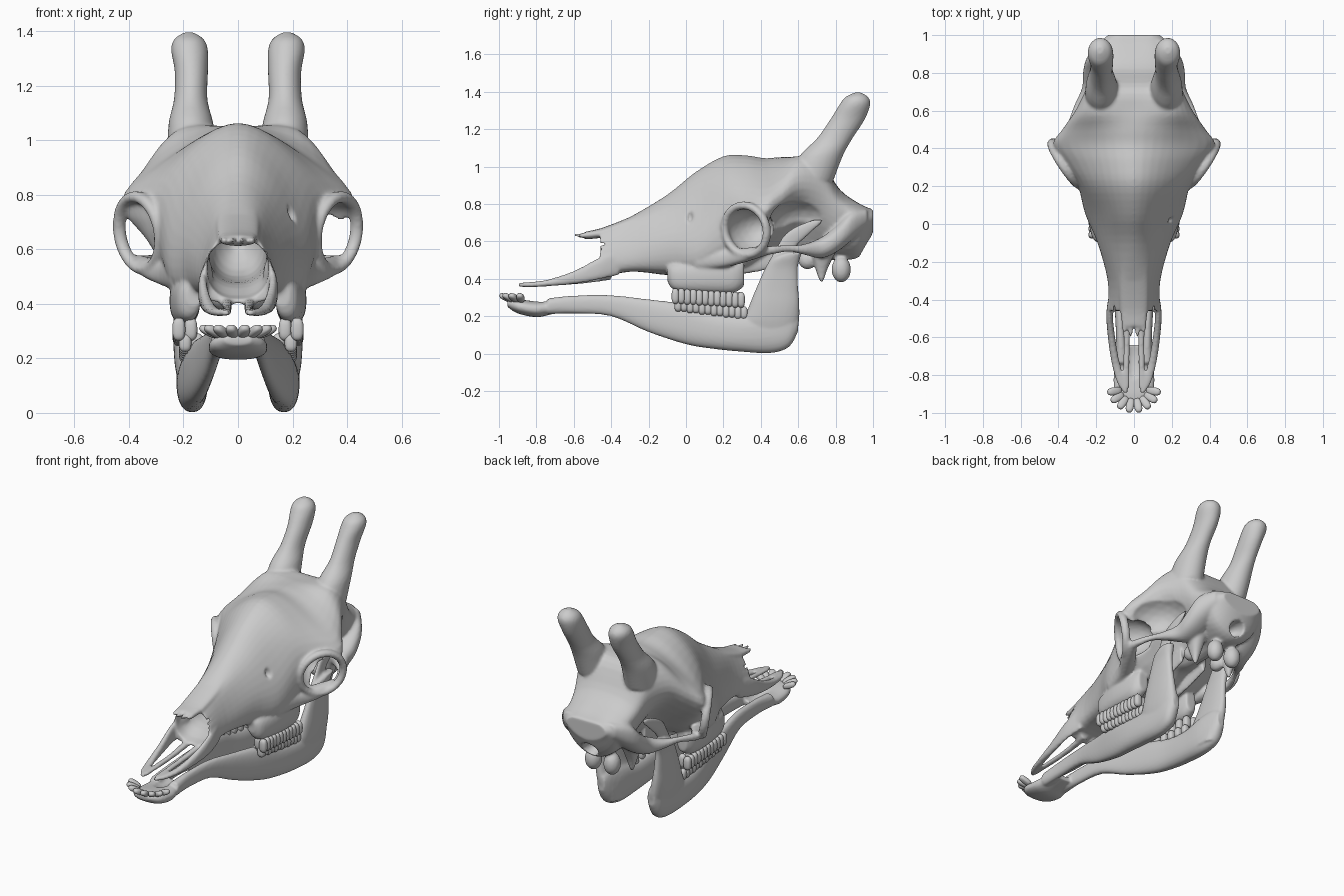
import bpy, bmesh, math
from mathutils import Vector, Matrix

if "Cube" in bpy.data.objects:
    bpy.data.objects.remove(bpy.data.objects["Cube"])


def catmull(pts, steps, closed=False):
    n, out = len(pts), []
    for i in range(n if closed else n - 1):
        g = (lambda k: pts[k % n]) if closed else (lambda k: pts[min(max(k, 0), n - 1)])
        a, b, c, d = g(i - 1), g(i), g(i + 1), g(i + 2)
        for s in range(steps):
            t = s / steps
            out.append(0.5 * (2 * b + (c - a) * t + (2 * a - 5 * b + 4 * c - d) * t * t
                              + (3 * b - a - 3 * c + d) * t ** 3))
    return out if closed else out + [pts[-1]]


def new_object(name, bm):
    bmesh.ops.recalc_face_normals(bm, faces=bm.faces)
    me = bpy.data.meshes.new(name)
    bm.to_mesh(me)
    bm.free()
    ob = bpy.data.objects.new(name, me)
    bpy.context.collection.objects.link(ob)
    for p in me.polygons:
        p.use_smooth = True
    return ob


def skin(name, rings, sides=(1,)):
    """Smoothly skin closed rings, optionally on both sides of the mid plane."""
    paths = [catmull(list(p), 4) for p in zip(*rings)]
    rings = list(zip(*paths))
    bm = bmesh.new()
    for s in sides:
        vs = [[bm.verts.new((p.x * s, p.y, p.z)) for p in r] for r in rings]
        n = len(vs[0])
        for a, b in zip(vs, vs[1:]):
            for i in range(n):
                bm.faces.new((a[i], a[(i + 1) % n], b[(i + 1) % n], b[i]))
        bm.faces.new(vs[0])
        bm.faces.new(vs[-1])
    return new_object(name, bm)


def loft(name, rows, axis='y', sides=(1, -1), e=0.85):
    """Rows: position along axis, then x range and the range of the other axis."""
    rings = []
    for t, x0, x1, b0, b1 in rows:
        ring = []
        for k in range(28):
            c, s = math.cos(k * math.tau / 28), math.sin(k * math.tau / 28)
            x = (x0 + x1) / 2 + (x1 - x0) / 2 * math.copysign(abs(c) ** e, c)
            b = (b0 + b1) / 2 + (b1 - b0) / 2 * math.copysign(abs(s) ** e, s)
            ring.append(Vector((x, t, b) if axis == 'y' else (x, b, t)))
        rings.append(ring)
    return skin(name, rings, sides)


def blob(name, loc, size, rot=None, e=1.0, sides=(1, -1)):
    bm = bmesh.new()
    for s in sides:
        geo = bmesh.ops.create_icosphere(bm, subdivisions=3, radius=1)['verts']
        for v in geo:
            q = Vector([math.copysign(abs(c) ** e, c) * k for c, k in zip(v.co, size)])
            q = (rot @ q if rot else q) + Vector(loc)
            v.co = (q.x * s, q.y, q.z)
    return new_object(name, bm)


def join(name, obs):
    bpy.ops.object.select_all(action='DESELECT')
    for o in obs:
        o.select_set(True)
    bpy.context.view_layer.objects.active = obs[0]
    bpy.ops.object.join()
    obs[0].name = name
    return obs[0]


def cut(ob, cutters):
    bpy.context.view_layer.objects.active = ob
    for c in cutters:
        m = ob.modifiers.new('cut', 'BOOLEAN')
        m.operation, m.solver, m.object = 'DIFFERENCE', 'EXACT', c
        bpy.ops.object.modifier_apply(modifier=m.name)
        bpy.data.objects.remove(c)


def fuse(ob, voxel, smooth):
    m = ob.modifiers.new('fuse', 'REMESH')
    m.mode, m.voxel_size, m.use_smooth_shade = 'VOXEL', voxel, True
    m = ob.modifiers.new('soften', 'SMOOTH')
    m.factor, m.iterations = 0.5, smooth


# Cranium: y, top z, shoulder xz, widest xz, lower xz, bottom z
sections = [
    (-.46, .66, .07, .64, .13, .52, .12, .42, .40),
    (-.30, .73, .08, .70, .135, .55, .12, .45, .44),
    (-.10, .85, .11, .78, .19, .60, .16, .45, .42),
    (.05, .97, .14, .87, .25, .62, .22, .45, .42),
    (.20, 1.055, .18, .95, .29, .75, .25, .50, .42),
    (.32, 1.06, .21, .96, .37, .76, .25, .53, .45),
    (.42, 1.045, .24, .95, .43, .76, .20, .58, .50),
    (.50, 1.05, .24, .98, .38, .81, .16, .62, .50),
    (.60, 1.05, .22, 1.04, .31, .88, .15, .68, .50),
    (.72, 1.03, .20, 1.01, .25, .86, .16, .65, .50),
    (.82, .88, .15, .86, .22, .78, .16, .60, .50),
    (.93, .80, .13, .79, .20, .72, .13, .58, .52),
    (1.0, .77, .10, .765, .14, .72, .08, .67, .65)]
rings = []
for y, zt, x1, z1, x2, z2, x3, z3, zb in sections:
    half = [(x1, z1), (x2, z2), (x3, z3)]
    loop = [(0, zt)] + half + [(0, zb)] + [(-x, z) for x, z in reversed(half)]
    rings.append(catmull([Vector((x, y, z)) for x, z in loop], 5, True))
skull = skin('skull', rings)

# Openings: orbit, temporal fossa, nasal cavity, tear pit, spinal opening
gaze = Vector((.83, -.55, -.15)).to_track_quat('Z', 'Y').to_matrix()
cut(skull, [
    blob('orbit_cutter', (.36, .32, .655), (.122, .122, .2), gaze),
    blob('fossa_cutter', (.36, .63, .69), (.19, .19, .145)),
    loft('nasal_cutter', [(-.7, -.112, .112, .42, .63), (-.45, -.112, .112, .42, .635),
                          (-.3, -.105, .105, .47, .67), (0, -.1, .1, .5, .76),
                          (.12, -.03, .03, .6, .68)], sides=(1,)),
    blob('tear_pit_cutter', (.205, .02, .735), (.03, .018, .035)),
    blob('spinal_cutter', (0, .96, .57), (.05, .09, .045), sides=(1,))])

parts = [skull]
# Orbit rims
for s in (1, -1):
    bm = bmesh.new()
    rows = []
    for i in range(40):
        a = i * math.tau / 40
        d = Vector((math.cos(a), math.sin(a), 0))
        row = []
        for j in range(10):
            b = j * math.tau / 10
            p = gaze @ (d * (.134 + .022 * math.cos(b)) + Vector((0, 0, .026 * math.sin(b))))
            row.append(bm.verts.new(((p.x + .36) * s, p.y + .32, p.z + .66)))
        rows.append(row)
    for i in range(40):
        for j in range(10):
            a, b = rows[i], rows[(i + 1) % 40]
            bm.faces.new((a[j], a[(j + 1) % 10], b[(j + 1) % 10], b[j]))
    parts.append(new_object('orbit_rim', bm))

# Horn stems
parts.append(loft('horn_stems', [
    (.93, .07, .26, .54, .79), (1.06, .09, .255, .61, .84), (1.15, .112, .235, .70, .89),
    (1.25, .11, .232, .77, .955), (1.33, .11, .245, .82, .985),
    (1.37, .125, .235, .85, .975), (1.395, .16, .20, .90, .94)], 'z', e=1))
# Cheek arch running back into the neck crest
parts.append(loft('cheek_arch', [
    (.36, .33, .39, .52, .56), (.45, .345, .39, .53, .575), (.55, .31, .345, .545, .58),
    (.63, .24, .315, .53, .585), (.72, .14, .275, .51, .62), (.80, .12, .27, .54, .68),
    (.88, .10, .25, .60, .76), (.97, .07, .18, .68, .775)]))
parts.append(loft('cheek_bone', [
    (.05, .19, .25, .45, .55), (.2, .21, .29, .46, .56),
    (.32, .26, .36, .49, .565), (.43, .34, .39, .525, .58)]))
parts.append(loft('tooth_ridge', [
    (-.1, .13, .19, .39, .47), (-.06, .14, .225, .34, .48), (.1, .14, .25, .325, .5),
    (.25, .14, .245, .325, .5), (.31, .15, .22, .36, .5)]))
parts.append(loft('palate_wing', [
    (.25, .06, .12, .42, .55), (.4, .07, .1, .44, .6), (.55, .07, .1, .49, .6)]))
# Nasal bones with a ragged tip
parts.append(loft('nasal_bones', [
    (-.54, -.062, .062, .612, .652), (-.45, -.075, .075, .62, .672),
    (-.3, -.08, .08, .66, .73), (-.2, -.07, .07, .72, .78)], sides=(1,)))
for x, y in ((.018, -.60), (.05, -.575)):
    parts.append(loft('nasal_spike', [
        (y, x - .006, x + .006, .626, .640), (-.55, x - .014, x + .014, .618, .645),
        (-.48, x - .015, x + .015, .62, .66)]))
# Front upper jaw prongs
parts.append(loft('outer_prong', [
    (-.36, .09, .13, .42, .56), (-.47, .112, .146, .395, .51), (-.6, .10, .138, .372, .442),
    (-.74, .075, .118, .36, .395), (-.84, .045, .09, .355, .382), (-.895, .03, .055, .358, .378)]))
parts.append(loft('inner_prong', [
    (-.4, .02, .07, .395, .43), (-.6, .022, .055, .37, .40), (-.87, .025, .06, .357, .38)]))
# Base of the braincase
parts.append(blob('neck_joint', (.065, .83, .45), (.05, .052, .07)))
parts.append(loft('ear_spike', [
    (.385, .12, .14, .715, .735), (.46, .10, .16, .69, .76), (.58, .08, .2, .66, .82)], 'z'))
parts.append(blob('ear_bulla', (.1, .65, .5), (.04, .05, .05)))
fuse(join('skull', parts), .009, 4)

# Lower jaw
jaw = [loft('jaw_body', [
    (-.74, .03, .1, .21, .295), (-.6, .045, .095, .215, .31), (-.4, .055, .108, .20, .312),
    (-.2, .08, .145, .115, .29), (0, .10, .19, .05, .265), (.15, .112, .215, .025, .225),
    (.3, .112, .225, .01, .21), (.45, .112, .225, .003, .24), (.55, .13, .22, .035, .25),
    (.6, .15, .2, .12, .22)]),
    loft('jaw_branch', [
        (.04, .12, .2, .38, .55), (.15, .12, .228, .30, .60), (.25, .15, .237, .335, .607),
        (.35, .17, .237, .375, .60), (.45, .18, .24, .42, .597), (.51, .18, .25, .46, .61),
        (.54, .19, .25, .53, .62)], 'z'),
    loft('jaw_hook', [
        (.47, .185, .225, .43, .55), (.56, .19, .22, .48, .58), (.64, .193, .223, .53, .66),
        (.69, .195, .22, .61, .715), (.718, .2, .213, .69, .735)], 'z'),
    loft('jaw_chin', [
        (-.955, -.05, .05, .25, .285), (-.9, -.1, .1, .215, .29), (-.8, -.108, .108, .195, .28),
        (-.72, -.09, .09, .21, .285), (-.64, -.07, .07, .23, .28)], sides=(1,))]
cut(jaw[3], [blob('chin_cutter', (0, -.7, .34), (.07, .17, .09), sides=(1,))])
fuse(join('lower_jaw', jaw), .008, 4)

# Cheek teeth
upper, lower = [], []
for i in range(6):
    y, t = -.045 + i * .064, i / 5
    for dx, dy in ((-.022, .006), (.022, -.012), (.022, .02)):
        k = .022 if dx < 0 else .02
        upper.append(blob('t', (.195 + dx, y + dy, .307 - .02 * t), (.024, k, .042), e=.75))
        lower.append(blob('t', (.172 + dx, y + dy + .015, .258 - .04 * t), (.023, k, .034), e=.75))
join('upper_cheek_teeth', upper)
join('lower_cheek_teeth', lower)

# Front teeth fanned around the chin
front = []
for i in range(8):
    a = math.radians((i - 3.5) * 23)
    rot = Matrix.Rotation(a, 3, 'Z') @ Matrix.Rotation(math.radians(-25), 3, 'X')
    front.append(blob('t', (.105 * math.sin(a), -.87 - .092 * math.cos(a), .298),
                      (.021, .041, .017), rot, e=.75, sides=(1,)))
join('front_teeth', front)
